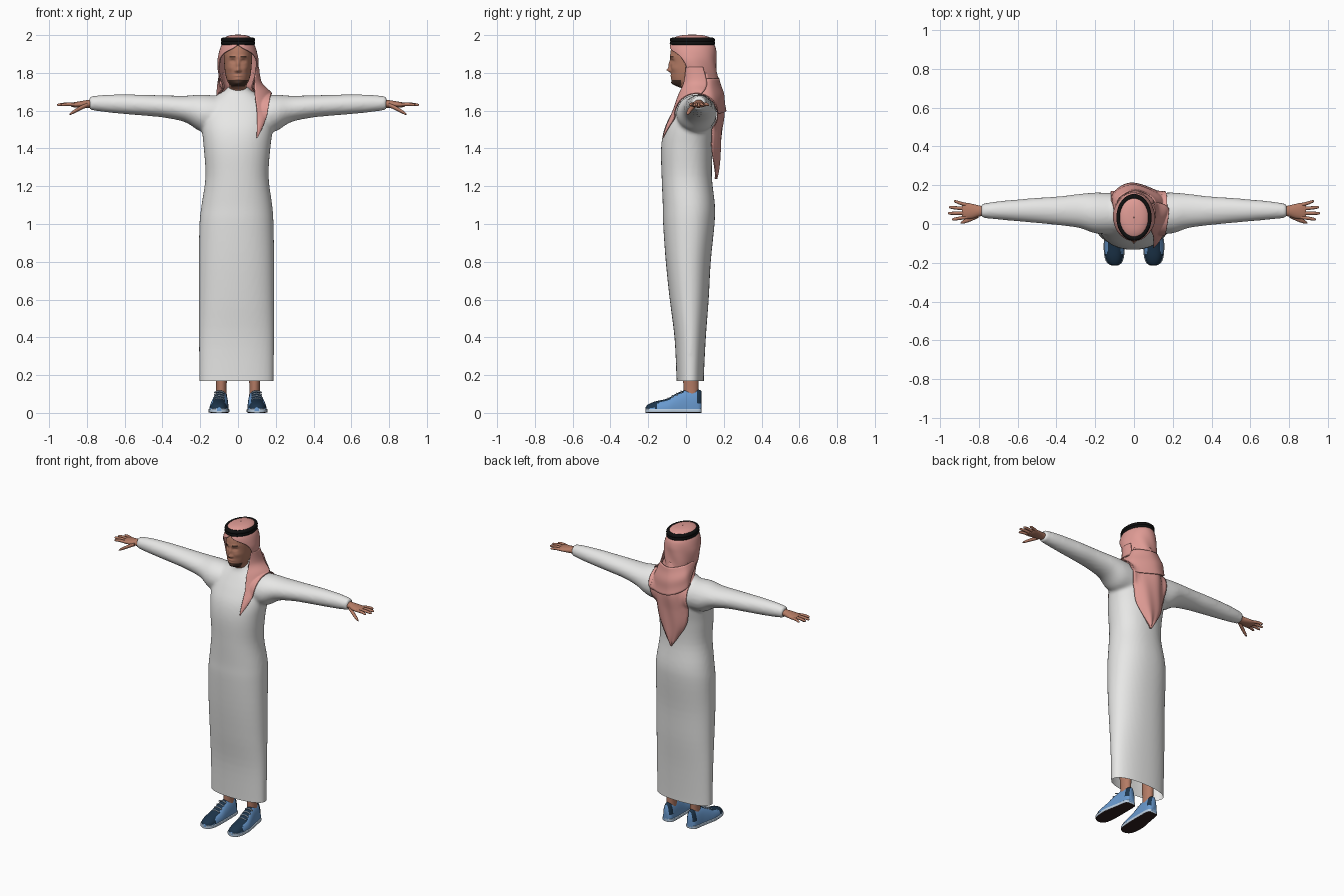
import bpy, bmesh
from math import sin, cos, pi, exp, radians, copysign
from mathutils import Vector

if "Cube" in bpy.data.objects:
    bpy.data.objects.remove(bpy.data.objects["Cube"])


def material(name, r, g, b):
    m = bpy.data.materials.new(name)
    m.use_nodes = True
    m.diffuse_color = (r, g, b, 1)
    node = next(n for n in m.node_tree.nodes if n.type == 'BSDF_PRINCIPLED')
    node.inputs["Base Color"].default_value = (r, g, b, 1)
    node.inputs["Roughness"].default_value = 0.8
    return m


white = material("white cotton", .8, .8, .79)
skin = material("skin", .46, .2, .13)
pink = material("pink cloth", .74, .33, .3)
black = material("black cord", .005, .005, .005)
hair = material("dark hair", .06, .03, .02)
blue = material("blue canvas", .14, .32, .62)
navy = material("navy canvas", .012, .035, .07)
pale = material("pale rubber", .5, .62, .75)
tread = material("dark tread", .03, .015, .015)


def activate(ob):
    bpy.ops.object.select_all(action='DESELECT')
    ob.select_set(True)
    bpy.context.view_layer.objects.active = ob


def smooth(ob, angle=50):
    activate(ob)
    bpy.ops.object.shade_smooth_by_angle(angle=radians(angle))


def join(name, parts):
    activate(parts[0])
    for p in parts:
        p.select_set(True)
    bpy.ops.object.join()
    parts[0].name = name
    return parts[0]


def spline(keys, steps):
    """Catmull-Rom through tuples of numbers."""
    out = []
    last = len(keys) - 1
    for i in range(last):
        a, b, c, d = (keys[max(0, min(last, i + k))] for k in (-1, 0, 1, 2))
        for s in range(steps):
            t = s / steps
            out.append([q + t / 2 * (r - p + t * (2*p - 5*q + 4*r - w + t * (3*(q - r) + w - p)))
                        for p, q, r, w in zip(a, b, c, d)])
    return out + [list(keys[-1])]


def grid(name, rows, mat, closed=False):
    """Skin rows of points; closed rows become a capped tube."""
    bm = bmesh.new()
    vs = [[bm.verts.new(p) for p in row] for row in rows]
    n = len(vs[0])
    for a, b in zip(vs, vs[1:]):
        for j in range(n if closed else n - 1):
            k = (j + 1) % n
            bm.faces.new((a[j], a[k], b[k], b[j]))
    if closed:
        bm.faces.new(vs[0])
        bm.faces.new(vs[-1])
    else:
        bmesh.ops.remove_doubles(bm, verts=bm.verts, dist=.0003)
    bmesh.ops.recalc_face_normals(bm, faces=bm.faces)
    mesh = bpy.data.meshes.new(name)
    bm.to_mesh(mesh)
    bm.free()
    mesh.materials.append(mat)
    ob = bpy.data.objects.new(name, mesh)
    bpy.context.collection.objects.link(ob)
    return ob


def loft(name, axis, rings, mat, n=32, power=2, steps=4, side=1):
    """Rings are (position, centre 1, centre 2, radius 1, radius 2)."""
    rows = []
    for t, c1, c2, r1, r2 in spline(rings, steps):
        row = []
        for i in range(n):
            c, s = cos(2*pi*i/n), sin(2*pi*i/n)
            u = c1 + max(r1, .001) * copysign(abs(c) ** (2/power), c)
            v = c2 + max(r2, .001) * copysign(abs(s) ** (2/power), s)
            x, y, z = {'x': (t, u, v), 'y': (u, t, v), 'z': (u, v, t)}[axis]
            row.append((x * side, y, z))
        rows.append(row)
    return grid(name, rows, mat, True)


def paint(ob, mats, rule):
    for m in mats:
        ob.data.materials.append(m)
    for f in ob.data.polygons:
        f.material_index = rule(f.center, f.normal)


# Gown: torso and sleeves fused, then cut open at the hem
torso = [(.08, -.008, .022, .196, .071), (.2, -.008, .022, .197, .073), (.4, -.008, .022, .199, .083),
         (.6, -.008, .017, .199, .103), (.8, -.008, .012, .199, .119), (1, -.008, .015, .196, .136),
         (1.1, -.006, .015, .187, .138), (1.25, -.005, .004, .167, .133), (1.4, -.005, .005, .176, .137),
         (1.5, -.003, .02, .187, .136), (1.58, 0, .04, .186, .12), (1.64, 0, .055, .165, .1),
         (1.69, 0, .06, .1, .075), (1.712, 0, .05, .062, .062), (1.728, 0, .047, .056, .058)]
sleeve = [(0, .06, 1.57, .1, .1), (.12, .055, 1.58, .105, .1), (.2, .057, 1.588, .105, .097),
          (.28, .067, 1.609, .088, .07), (.39, .068, 1.622, .074, .059), (.5, .07, 1.629, .065, .055),
          (.6, .07, 1.634, .056, .052), (.7, .07, 1.638, .047, .046), (.787, .068, 1.64, .036, .036)]
gown = join("gown", [loft("gown", 'z', torso, white, 64, 2.2)] +
            [loft("sleeve", 'x', sleeve, white, 40, side=s) for s in (1, -1)])
remesh = gown.modifiers.new("fuse", 'REMESH')
remesh.mode = 'VOXEL'
remesh.voxel_size = .01
soften = gown.modifiers.new("soften", 'SMOOTH')
soften.iterations = 6
for m in ("fuse", "soften"):
    activate(gown)
    bpy.ops.object.modifier_apply(modifier=m)
bm = bmesh.new()
bm.from_mesh(gown.data)
bmesh.ops.bisect_plane(bm, geom=bm.verts[:] + bm.edges[:] + bm.faces[:],
                       plane_co=(0, 0, .168), plane_no=(0, 0, 1), clear_inner=True)
for f in bm.faces:
    f.material_index = 0
bm.to_mesh(gown.data)
bm.free()
smooth(gown, 70)

# Head and neck, with the face shaped by soft bumps
skull = [(1.66, 0, .045, .046, .046), (1.71, 0, .036, .047, .05), (1.735, 0, .012, .046, .07),
         (1.76, 0, .012, .058, .086), (1.8, 0, .02, .068, .099), (1.85, 0, .025, .073, .107),
         (1.9, 0, .028, .075, .111), (1.94, 0, .03, .07, .104), (1.97, 0, .03, .05, .08)]
head = loft("head", 'z', skull, skin, 112, 2.1, 10)
bumps = [(0, 1.815, .011, .011, .02), (0, 1.842, .008, .022, .011), (0, 1.784, .02, .005, .006),
         (0, 1.769, .016, .005, .005), (0, 1.745, .022, .012, .01)]
for s in (1, -1):
    bumps += [(s * .028, 1.884, .018, .008, .006), (s * .028, 1.862, .014, .009, -.009),
              (s * .028, 1.86, .007, .004, .004), (s * .042, 1.825, .018, .016, .005),
              (s * .013, 1.811, .006, .006, .006)]
for v in head.data.vertices:
    if v.co.y < 0:
        v.co.y -= sum(a * exp(-((v.co.x - x) / sx) ** 2 - ((v.co.z - z) / sz) ** 2)
                      for x, z, sx, sz, a in bumps)
paint(head, [hair], lambda c, n: int(c.y < -.025 and (
    1.728 < c.z < 1.763 or (abs(c.z - 1.887) < .004 and .012 < abs(c.x) < .046))))
smooth(head, 70)

# Hands
palm = [(.74, .067, 1.638, .026, .022), (.79, .067, 1.636, .027, .021), (.83, .066, 1.633, .037, .018),
        (.865, .067, 1.631, .042, .014), (.885, .067, 1.631, .036, .009)]
fingers = [(.035, .024, .938), (.056, .055, .958), (.078, .086, .953), (.098, .116, .928)]
for side, word in ((1, "left"), (-1, "right")):
    parts = [loft("palm", 'x', palm, skin, 24, side=side)]
    for y0, y1, tip in fingers:
        mid = (.86 + tip) / 2
        parts.append(loft("finger", 'x', [
            (.855, y0, 1.631, .009, .009), (mid, (y0 + y1) / 2, 1.634, .009, .009),
            (tip - .008, y1, 1.631, .007, .007), (tip, y1, 1.63, .002, .002)], skin, 12, side=side))
    parts.append(loft("thumb", 'x', [
        (.8, .045, 1.63, .012, .012), (.845, .024, 1.608, .012, .011),
        (.88, .011, 1.588, .009, .008), (.893, .006, 1.58, .002, .002)], skin, 12, side=side))
    smooth(join(word + "_hand", parts))

# Headscarf hood: an arc around each level, open in front of the face
hood_keys = [(2, .033, .002, .002, 0), (1.995, .033, .045, .062, 0), (1.98, .033, .073, .1, 0),
             (1.955, .033, .08, .11, 0), (1.932, .034, .091, .12, 14), (1.9, .035, .1, .124, 50),
             (1.86, .036, .105, .123, 68), (1.8, .042, .1, .119, 75), (1.75, .052, .086, .115, 66),
             (1.72, .058, .082, .115, 64), (1.68, .07, .105, .116, 85), (1.64, .08, .13, .115, 105)]
rows = []
for z, cy, rx, ry, a in spline(hood_keys, 5):
    a = radians(max(a, 0))
    row = []
    for i in range(65):
        t = a + (2*pi - 2*a) * i / 64
        k = 1 + .025 * sin(6*t + 30*z) * max(0, min(1, (1.93 - z) * 8))
        row.append((rx * k * sin(t), cy - ry * k * cos(t), z))
    rows.append(row)
hood = grid("scarf_hood", rows, pink)


def drape(name, keys, ripple=0):
    """Rows of edge, middle and edge points, curved across and along."""
    rows = []
    for p in spline([sum(k, ()) for k in keys], 8):
        a, b, c = Vector(p[:3]), Vector(p[3:6]), Vector(p[6:])
        row = []
        for i in range(17):
            u = i / 16
            q = a * (1-u) * (1-2*u) + b * 4*u*(1-u) + c * u*(2*u-1)
            q.y += ripple * sin(u * 4*pi + q.z * 12)
            row.append(q)
        rows.append(row)
    return grid(name, rows, pink)


tail = drape("scarf_back_tail", [
    ((.085, .1, 1.8), (0, .158, 1.8), (-.085, .1, 1.8)),
    ((.12, .11, 1.7), (0, .182, 1.7), (-.105, .1, 1.7)),
    ((.15, .125, 1.6), (0, .2, 1.6), (-.12, .12, 1.6)),
    ((.12, .14, 1.5), (0, .19, 1.49), (-.115, .135, 1.5)),
    ((.1, .14, 1.4), (0, .181, 1.38), (-.1, .14, 1.4)),
    ((.05, .15, 1.31), (0, .172, 1.3), (-.05, .15, 1.31)),
    ((.004, .158, 1.24), (0, .159, 1.24), (-.004, .158, 1.24))], .004)
wrap = drape("scarf_wrap", [
    ((-.098, .03, 1.8), (-.1, .05, 1.755), (-.085, .06, 1.71)),
    ((-.08, .13, 1.79), (-.1, .15, 1.72), (-.11, .15, 1.65)),
    ((.01, .172, 1.77), (0, .196, 1.69), (-.01, .21, 1.6)),
    ((.1, .125, 1.77), (.13, .14, 1.68), (.15, .15, 1.59)),
    ((.105, .04, 1.76), (.145, .06, 1.7), (.175, .075, 1.665))], .002)
front = drape("scarf_front_tail", [
    ((.094, 0, 1.83), (.108, .04, 1.83), (.1, .09, 1.83)),
    ((.088, -.01, 1.75), (.118, .04, 1.755), (.12, .11, 1.74)),
    ((.09, -.04, 1.68), (.145, .01, 1.695), (.178, .08, 1.69)),
    ((.1, -.068, 1.6), (.14, -.04, 1.615), (.168, -.005, 1.63)),
    ((.1, -.102, 1.52), (.12, -.095, 1.525), (.138, -.075, 1.535)),
    ((.099, -.122, 1.455), (.1, -.122, 1.455), (.101, -.122, 1.455))])
for cloth in (hood, tail, wrap, front):
    if cloth is not hood:
        lift = cloth.modifiers.new("lie on gown", 'SHRINKWRAP')
        lift.target = gown
        lift.wrap_mode = 'OUTSIDE'
        lift.offset = .008
    smooth(cloth, 60)
    thick = cloth.modifiers.new("cloth", 'SOLIDIFY')
    thick.thickness = .006
    thick.offset = 0

# Doubled head cord
for i, z in enumerate((1.957, 1.974)):
    bpy.ops.mesh.primitive_torus_add(major_radius=.1, minor_radius=.0135, major_segments=48,
                                     minor_segments=12, location=(0, .034, z))
    cord = bpy.context.object
    cord.name = ("lower", "upper")[i] + "_head_cord"
    cord.scale = (.8, 1.06, .95)
    cord.data.materials.append(black)
    smooth(cord)

# Legs and shoes
outline = [(-.214, .1, .012, .03), (-.2, .101, .034, .045), (-.165, .102, .047, .06), (-.1, .101, .051, .076),
           (-.05, .097, .047, .103), (0, .092, .042, .122), (.045, .089, .038, .125),
           (.072, .088, .032, .122), (.083, .088, .02, .115)]
for side, word in ((1, "left"), (-1, "right")):
    shin = [(.07, .088, .028, .03, .038), (.14, .088, .026, .028, .04), (.3, .09, .026, .036, .045),
            (.6, .09, .02, .05, .055)]
    smooth(loft(word + "_leg", 'z', shin, skin, 24, side=side))
    upper = loft(word + "_shoe", 'y', [(y, x, .01, w, top - .01) for y, x, w, top in outline],
                 blue, 40, 2.3, 5, side)
    for v in upper.data.vertices:
        v.co.z = max(v.co.z, .01)
    paint(upper, [navy], lambda c, n: int(
        c.y < -.15 and c.z > .024 or c.y < .0 and n.z > .72 or c.y > .06 and c.z > .05))
    smooth(upper)
    sole = loft(word + "_sole", 'y', [(y, x, .0115, w + .004, .0115) for y, x, w, top in outline],
                pale, 40, 6, 5, side)
    paint(sole, [tread], lambda c, n: int(n.z < -.5))
    smooth(sole, 40)
    laces = []
    for i in range(4):
        y, z = -.095 + i * .023, .078 + i * .0125
        laces.append(loft("lace", 'x', [(.072, y, z - .008, .004, .004), (.099, y, z, .004, .004),
                                        (.126, y, z - .008, .004, .004)], pale, 8, side=side))
    smooth(join(word + "_laces", laces))
